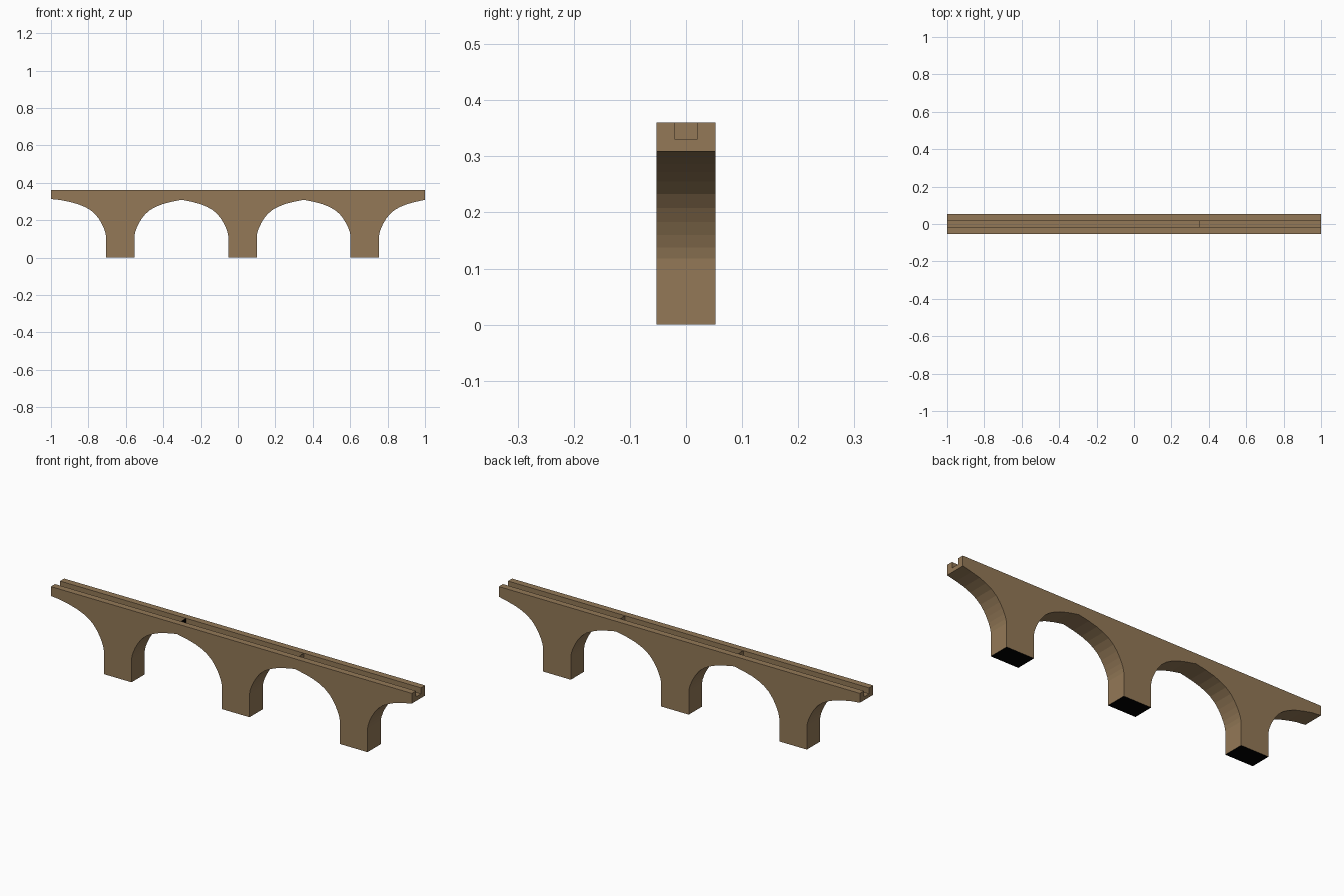
import bpy, bmesh

if "Cube" in bpy.data.objects:
    bpy.data.objects.remove(bpy.data.objects["Cube"])

HALF_Y = 0.0525
TOP = 0.36
CHANNEL_HALF, CHANNEL_FLOOR = 0.02, 0.33
PIERS = [-0.63, 0.0245, 0.678]   # pier centres
PIER_HALF = 0.0765


def material(name, rgb):
    m = bpy.data.materials.new(name)
    m.diffuse_color = (*rgb, 1)
    m.use_nodes = True
    m.node_tree.nodes["Principled BSDF"].inputs["Base Color"].default_value = m.diffuse_color
    return m


stone = material("brown stone", (0.292, 0.190, 0.095))
black = material("black base", (0.0, 0.0, 0.0))

# Half arch, from pier face to crown: (distance from pier face, height)
ARCH = [(0, 0.0), (0, 0.118), (0.004, 0.138), (0.012, 0.160), (0.023, 0.183),
        (0.038, 0.208), (0.058, 0.233), (0.084, 0.255), (0.115, 0.272),
        (0.15, 0.286), (0.195, 0.298)]
CROWN = 0.309


def mesh_object(name, bm):
    bmesh.ops.recalc_face_normals(bm, faces=bm.faces)
    me = bpy.data.meshes.new(name)
    bm.to_mesh(me)
    bm.free()
    me.materials.append(stone)
    me.materials.append(black)
    ob = bpy.data.objects.new(name, me)
    bpy.context.collection.objects.link(ob)
    return ob


def box(name, x0, x1, y0, y1, z0, z1):
    bm = bmesh.new()
    bmesh.ops.create_cube(bm, size=1)
    for v in bm.verts:
        v.co = ((x0 + x1) / 2 + v.co.x * (x1 - x0),
                (y0 + y1) / 2 + v.co.y * (y1 - y0),
                (z0 + z1) / 2 + v.co.z * (z1 - z0))
    return mesh_object(name, bm)


# Underside outline, left to right
joints = [(a + b) / 2 for a, b in zip(PIERS, PIERS[1:])]
outline = [(-1, 0.313), (-0.95, 0.308)]
for i, c in enumerate(PIERS):
    outline += [(c - PIER_HALF - d, z) for d, z in reversed(ARCH)]
    outline += [(c + PIER_HALF + d, z) for d, z in ARCH]
    outline.append((joints[i] if i < 2 else 1, CROWN))
outline += [(1, TOP), (-1, TOP)]

# Arched bridge body
bm = bmesh.new()
face = bm.faces.new([bm.verts.new((x, -HALF_Y, z)) for x, z in outline])
ext = bmesh.ops.extrude_face_region(bm, geom=[face])
moved = [g for g in ext["geom"] if isinstance(g, bmesh.types.BMVert)]
bmesh.ops.translate(bm, verts=moved, vec=(0, 2 * HALF_Y, 0))
body = mesh_object("arched_bridge", bm)

# Black undersides of the piers
for p in body.data.polygons:
    if max(body.data.vertices[v].co.z for v in p.vertices) < 0.001:
        p.material_index = 1

# Water channel cut along the top
cutter = box("channel_cutter", -1.1, 1.1, -CHANNEL_HALF, CHANNEL_HALF,
             CHANNEL_FLOOR, TOP + 0.1)
cutter.hide_render = True
cutter.hide_viewport = True
cut = body.modifiers.new("channel", 'BOOLEAN')
cut.operation = 'DIFFERENCE'
cut.solver = 'EXACT'
cut.object = cutter

# Thin plates closing the channel where the sections meet
for x in joints:
    plate = box("channel_plate", x - 0.0005, x + 0.0005, -CHANNEL_HALF,
                CHANNEL_HALF, CHANNEL_FLOOR, TOP)
    if x < 0:   # the left plate is black on its right side
        for p in plate.data.polygons:
            p.material_index = 1 if p.normal.x > 0.5 else 0
